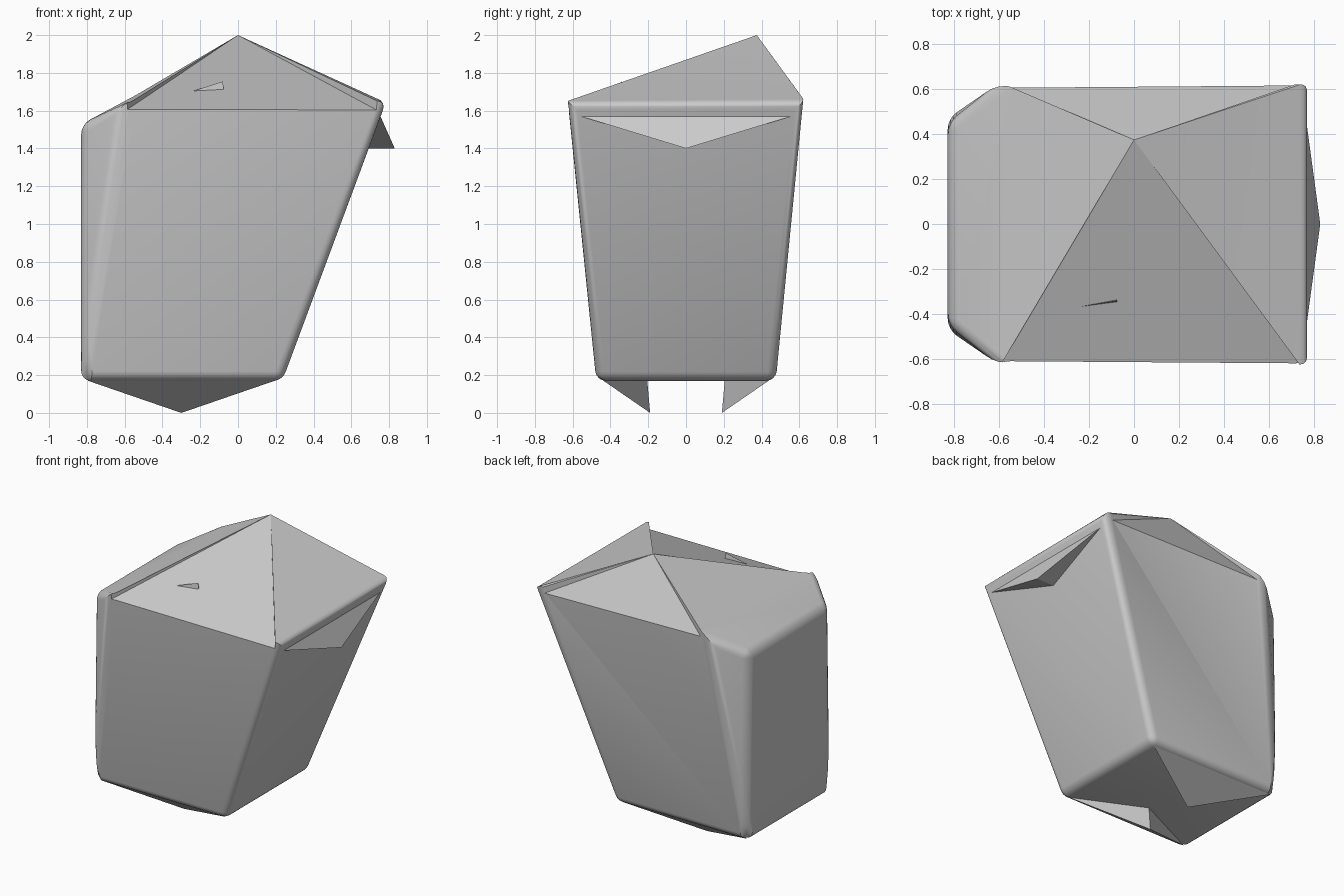
import bpy
import bmesh
from mathutils import Vector

cube = bpy.data.objects.get("Cube")
if cube:
    bpy.data.objects.remove(cube, do_unlink=True)

grey = bpy.data.materials.new("plain grey")
grey.use_nodes = True
grey.diffuse_color = (0.6, 0.6, 0.6, 1)
grey.node_tree.nodes["Principled BSDF"].inputs["Base Color"].default_value = (0.6, 0.6, 0.6, 1)

APEX = Vector((0, 0.375, 2.0))


def hull(name, points, round_edges=None, width=0.05):
    """Solid convex block through the points, with chosen edges rounded."""
    bm = bmesh.new()
    for p in points:
        bm.verts.new(p)
    bmesh.ops.convex_hull(bm, input=bm.verts[:])
    bmesh.ops.dissolve_limit(bm, angle_limit=0.03, verts=bm.verts[:], edges=bm.edges[:])
    if round_edges:
        edges = [e for e in bm.edges if round_edges(e)]
        bmesh.ops.bevel(bm, geom=edges, offset=width, segments=4, profile=0.5,
                        affect='EDGES', clamp_overlap=True)
    bmesh.ops.recalc_face_normals(bm, faces=bm.faces[:])
    mesh = bpy.data.meshes.new(name)
    bm.to_mesh(mesh)
    bm.free()
    mesh.materials.append(grey)
    ob = bpy.data.objects.new(name, mesh)
    bpy.context.collection.objects.link(ob)
    return ob


def is_rounded(edge):
    """Keep the roof ridges and the front and back eaves sharp."""
    a, b = (v.co for v in edge.verts)
    if max(a.z, b.z) > 1.9:
        return False
    return not (min(a.z, b.z) > 1.6 and abs(a.y - b.y) < 0.01)


# Main body: leaning faceted block with a pointed roof
corners = [APEX]
for side in (-1, 1):
    corners += [(-0.83, side * 0.475, 0.17), (0.235, side * 0.475, 0.17),
                (-0.83, side * 0.45, 1.526), (-0.605, side * 0.63, 1.655),
                (0.785, side * 0.63, 1.65)]
body = hull("body", corners, is_rounded)

# Sunken front and back roof panels
for name, y in (("front_cutter", -0.63), ("back_cutter", 0.63)):
    points = [APEX, APEX + Vector((0, 0, 0.3))]
    for x in (-0.595, 0.74):
        low = APEX + (Vector((x, y, 1.6)) - APEX) * 1.1
        points += [low, low + Vector((0, 0, 0.5))]
    cutter = hull(name, points)
    cutter.hide_render = True
    cutter.hide_set(True)
    mod = body.modifiers.new(name, 'BOOLEAN')
    mod.operation = 'DIFFERENCE'
    mod.solver = 'EXACT'
    mod.object = cutter

bpy.ops.object.select_all(action='DESELECT')
body.select_set(True)
bpy.context.view_layer.objects.active = body
for mod in list(body.modifiers):
    bpy.ops.object.modifier_apply(modifier=mod.name)
for name in ("front_cutter", "back_cutter"):
    bpy.data.objects.remove(bpy.data.objects[name], do_unlink=True)
bpy.ops.object.shade_smooth_by_angle(angle=0.5)

# Pointed feet under the front and back edges
for name, side in (("front_foot", -1), ("back_foot", 1)):
    hull(name, [(-0.8, side * 0.44, 0.172), (0.2, side * 0.44, 0.172),
                (-0.3, side * 0.205, 0.172), (-0.3, side * 0.19, 0)])

# Pointed lip under the side eave
hull("side_lip", [(0.75, -0.59, 1.58), (0.75, 0.59, 1.58), (0.83, 0, 1.4), (0.67, 0, 1.4)])

# Small fin on the front roof panel
hull("roof_fin", [(-0.25, -0.37, 1.7), (-0.075, -0.347, 1.708),
                  (-0.08, -0.342, 1.755), (-0.075, -0.337, 1.708)])
